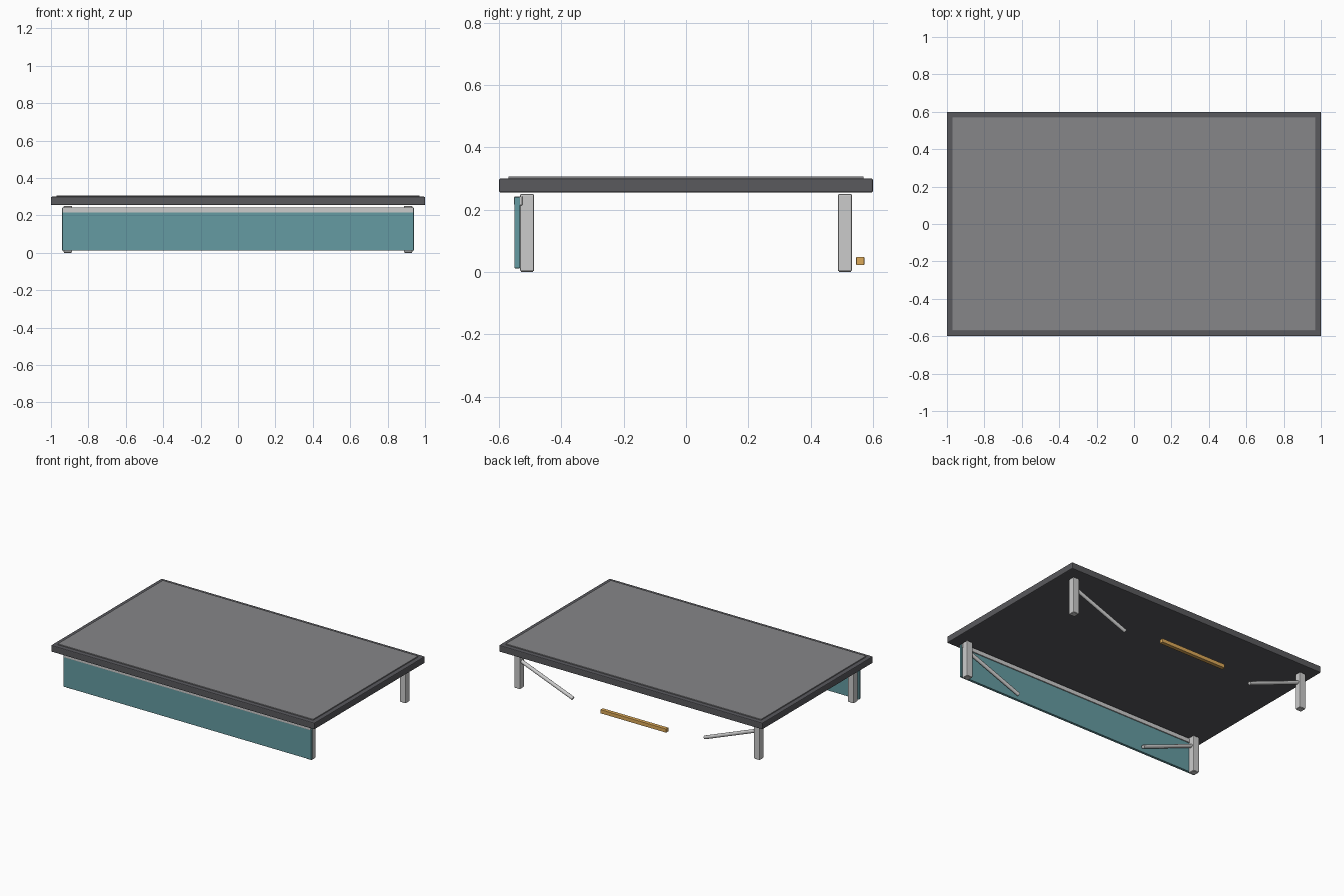
import bpy, math
from mathutils import Vector

if "Cube" in bpy.data.objects:
    bpy.data.objects.remove(bpy.data.objects["Cube"])


def mat(name, rgb):
    m = bpy.data.materials.new(name)
    m.diffuse_color = (*rgb, 1)
    m.use_nodes = True
    m.node_tree.nodes["Principled BSDF"].inputs["Base Color"].default_value = m.diffuse_color
    return m


DARK = mat("dark_frame", (0.1, 0.1, 0.11))
GREY = mat("grey_top", (0.24, 0.24, 0.25))
METAL = mat("light_metal", (0.6, 0.6, 0.62))
TEAL = mat("teal", (0.13, 0.33, 0.36))
ORANGE = mat("orange", (0.72, 0.4, 0.1))


def finish(o, name, material):
    o.name = name
    o.data.materials.append(material)
    return o


def box(name, lo, hi, material, bevel=0.0):
    lo, hi = Vector(lo), Vector(hi)
    bpy.ops.mesh.primitive_cube_add(size=1, location=(lo + hi) / 2)
    o = bpy.context.object
    o.scale = hi - lo
    bpy.ops.object.transform_apply(location=False, rotation=False, scale=True)
    if bevel:
        b = o.modifiers.new("bevel", 'BEVEL')
        b.width = bevel
        b.segments = 2
    return finish(o, name, material)


def rod(name, a, b, r, material):
    a, b = Vector(a), Vector(b)
    d = b - a
    bpy.ops.mesh.primitive_cylinder_add(vertices=16, radius=r, depth=d.length, location=(a + b) / 2)
    o = bpy.context.object
    o.rotation_euler = d.to_track_quat('Z', 'Y').to_euler()
    bpy.ops.object.shade_smooth_by_angle(angle=math.radians(40))
    return finish(o, name, material)


# Table top: dark frame with a slightly raised inset surface
box("top_frame", (-1, -0.6, 0.255), (1, 0.6, 0.3), DARK, 0.005)
box("top_surface", (-0.97, -0.57, 0.285), (0.97, 0.57, 0.307), GREY, 0.002)

# Legs, each with a diagonal brace running inward and down
for sx, side in ((-1, "left"), (1, "right")):
    for sy, end in ((-1, "front"), (1, "back")):
        x, y = sx * 0.91, sy * 0.51
        box(f"{end}_{side}_leg", (x - 0.0225, y - 0.0225, 0.002),
            (x + 0.0225, y + 0.0225, 0.25), METAL, 0.004)
        rod(f"{end}_{side}_brace", (sx * 0.905, y, 0.19), (sx * 0.5, y, 0.034), 0.012, METAL)

# Foot plates that touch the floor
for sx, side in ((-1, "left"), (1, "right")):
    for sy, end in ((-1, "front"), (1, "back")):
        x, y = sx * 0.91, sy * 0.51
        box(f"{end}_{side}_foot", (x - 0.019, y - 0.019, 0), (x + 0.019, y + 0.019, 0.004), METAL)

# Front skirt panel hung from a rail
box("front_panel", (-0.94, -0.55, 0.012), (0.94, -0.532, 0.24), TEAL, 0.002)
box("panel_rail", (-0.938, -0.551, 0.214), (0.938, -0.525, 0.243), METAL, 0.002)

# Loose-looking handle bar at the back
box("back_bar", (-0.25, 0.546, 0.022), (0.25, 0.572, 0.048), ORANGE, 0.002)
